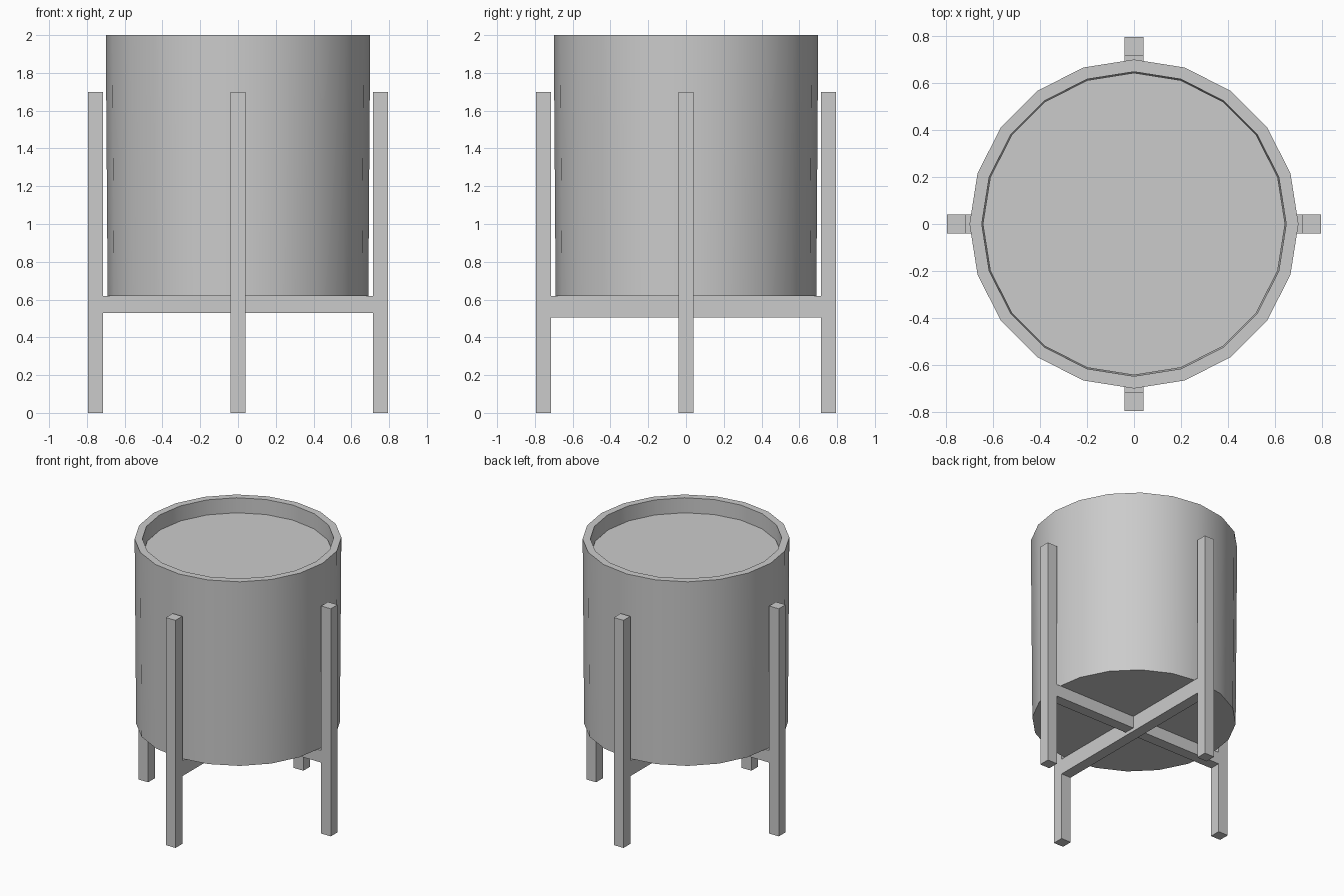
import bpy, bmesh, math
from mathutils import Matrix

default = bpy.data.objects.get("Cube")
if default:
    bpy.data.objects.remove(default, do_unlink=True)

grey = bpy.data.materials.new("plain grey")
grey.use_nodes = True
grey.diffuse_color = (0.6, 0.6, 0.6, 1)
grey.node_tree.nodes["Principled BSDF"].inputs["Base Color"].default_value = (0.6, 0.6, 0.6, 1)

SIDES = 20


def finish(name, bm, smooth=False):
    bmesh.ops.recalc_face_normals(bm, faces=bm.faces)
    mesh = bpy.data.meshes.new(name)
    bm.to_mesh(mesh)
    bm.free()
    mesh.materials.append(grey)
    obj = bpy.data.objects.new(name, mesh)
    bpy.context.collection.objects.link(obj)
    if smooth:
        bpy.ops.object.select_all(action='DESELECT')
        obj.select_set(True)
        bpy.context.view_layer.objects.active = obj
        bpy.ops.object.shade_smooth_by_angle(angle=math.radians(30))
    return obj


def box(name, low, high, turn=0):
    bm = bmesh.new()
    size = [b - a for a, b in zip(low, high)]
    middle = [(a + b) / 2 for a, b in zip(low, high)]
    bmesh.ops.create_cube(bm, size=1)
    bmesh.ops.scale(bm, vec=size, verts=bm.verts)
    bmesh.ops.translate(bm, vec=middle, verts=bm.verts)
    bmesh.ops.rotate(bm, matrix=Matrix.Rotation(turn, 3, 'Z'), verts=bm.verts)
    return finish(name, bm)


def lathe(name, profile):
    """Stack rings of (radius, height) and cap both ends."""
    bm = bmesh.new()
    rings = []
    for r, z in profile:
        rings.append([bm.verts.new((r * math.cos(math.tau * i / SIDES),
                                    r * math.sin(math.tau * i / SIDES), z))
                      for i in range(SIDES)])
    for a, b in zip(rings, rings[1:]):
        for i in range(SIDES):
            j = (i + 1) % SIDES
            bm.faces.new((a[i], a[j], b[j], b[i]))
    bm.faces.new(rings[0])
    bm.faces.new(rings[-1])
    return finish(name, bm, smooth=True)


# Slightly tapered hollow pot, and the soil filling it
lathe("pot", [(0.69, 0.62), (0.70, 2.0), (0.648, 2.0), (0.638, 0.68)])
lathe("soil", [(0.636, 0.7), (0.643, 1.89)])

# Four square legs around the pot
for i, side in enumerate(("left", "back", "right", "front")):
    box(side + "_leg", (0.715, -0.04, 0), (0.795, 0.04, 1.7), i * math.pi / 2)

# Crossed bars carrying the pot, one a little deeper than the other
box("side_to_side_bar", (-0.715, -0.04, 0.53), (0.715, 0.04, 0.62))
box("front_to_back_bar", (-0.715, -0.04, 0.505), (0.715, 0.04, 0.62), math.pi / 2)
